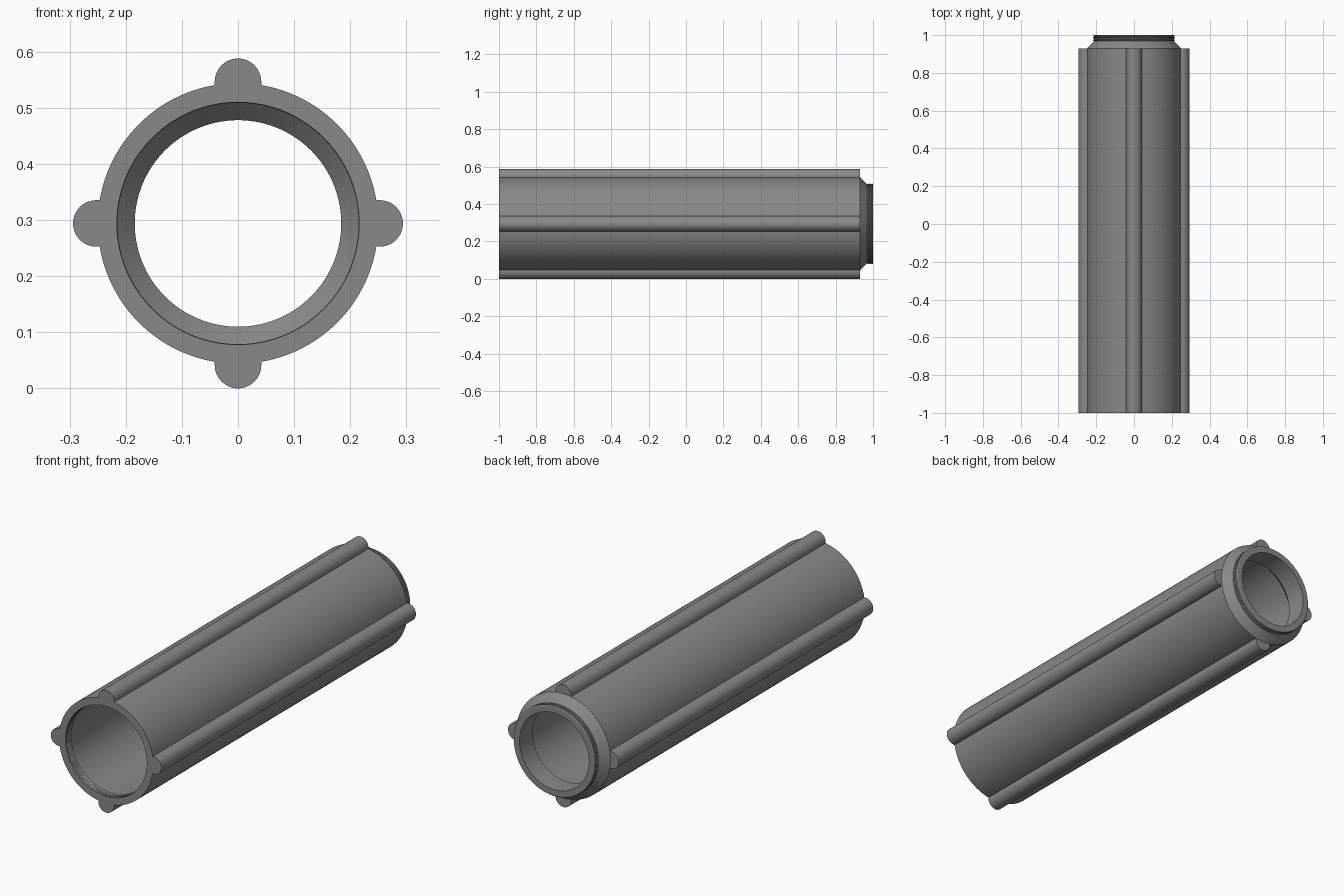
import bpy, bmesh, math

if "Cube" in bpy.data.objects:
    bpy.data.objects.remove(bpy.data.objects["Cube"])

CZ = 0.294           # height of the tube axis
R_BODY = 0.25        # outer wall radius
R_BORE = 0.215       # wide inner bore
R_LIP = 0.184        # narrow bore at the back
RIB_D, RIB_R = 0.2525, 0.0415   # rib axis distance and radius
SHOULDER = 0.93      # end of the ribbed length

# Polar outline of the body with four round ribs: (angle, radius)
outline = []
half = math.asin(RIB_R / R_BODY)
for q in range(4):
    base = q * math.pi / 2
    for i in range(25):
        t = -math.pi / 2 + math.pi * i / 24
        x, y = RIB_D + RIB_R * math.cos(t), RIB_R * math.sin(t)
        outline.append((base + math.atan2(y, x), math.hypot(x, y)))
    for i in range(25):
        outline.append((base + half + (math.pi / 2 - 2 * half) * i / 24, R_BODY))

# Stations along the closed wall section: (radius, y), None = ribbed outline
stations = [(None, -1.0), (None, SHOULDER), (R_BODY, SHOULDER), (0.211, 0.968)]

# Outer thread on the back neck
for i in range(4):
    y = 0.968 + i * 0.008
    stations += [(0.216, y + 0.003), (0.216, y + 0.005), (0.211, y + 0.008)]

# Back lip, inner cone and wide bore
stations += [(R_LIP, 1.0), (R_LIP, 0.9), (R_BORE, 0.868), (R_BORE, -0.96)]

# Inner thread at the front mouth
for i in range(4):
    y = -0.962 - i * 0.008
    stations += [(0.2185, y - 0.003), (0.2185, y - 0.005), (R_BORE, y - 0.008)]
stations.append((0.216, -1.0))

bm = bmesh.new()
rings = []
for r, y in stations:
    rings.append([bm.verts.new(((r or ro) * math.cos(a), y, CZ + (r or ro) * math.sin(a)))
                  for a, ro in outline])
n = len(outline)
for k, ring in enumerate(rings):
    nxt = rings[(k + 1) % len(rings)]
    for i in range(n):
        j = (i + 1) % n
        bm.faces.new((ring[i], ring[j], nxt[j], nxt[i]))
bmesh.ops.remove_doubles(bm, verts=bm.verts, dist=0.00005)
bmesh.ops.recalc_face_normals(bm, faces=bm.faces)
mesh = bpy.data.meshes.new("ribbed_tube")
bm.to_mesh(mesh)
bm.free()

grey = bpy.data.materials.new("mid_grey")
grey.diffuse_color = (0.25, 0.25, 0.25, 1)
grey.use_nodes = True
grey.node_tree.nodes["Principled BSDF"].inputs["Base Color"].default_value = grey.diffuse_color
mesh.materials.append(grey)
tube = bpy.data.objects.new("ribbed_tube", mesh)
bpy.context.collection.objects.link(tube)
bpy.context.view_layer.objects.active = tube
tube.select_set(True)
bpy.ops.object.shade_smooth_by_angle(angle=math.radians(25))
